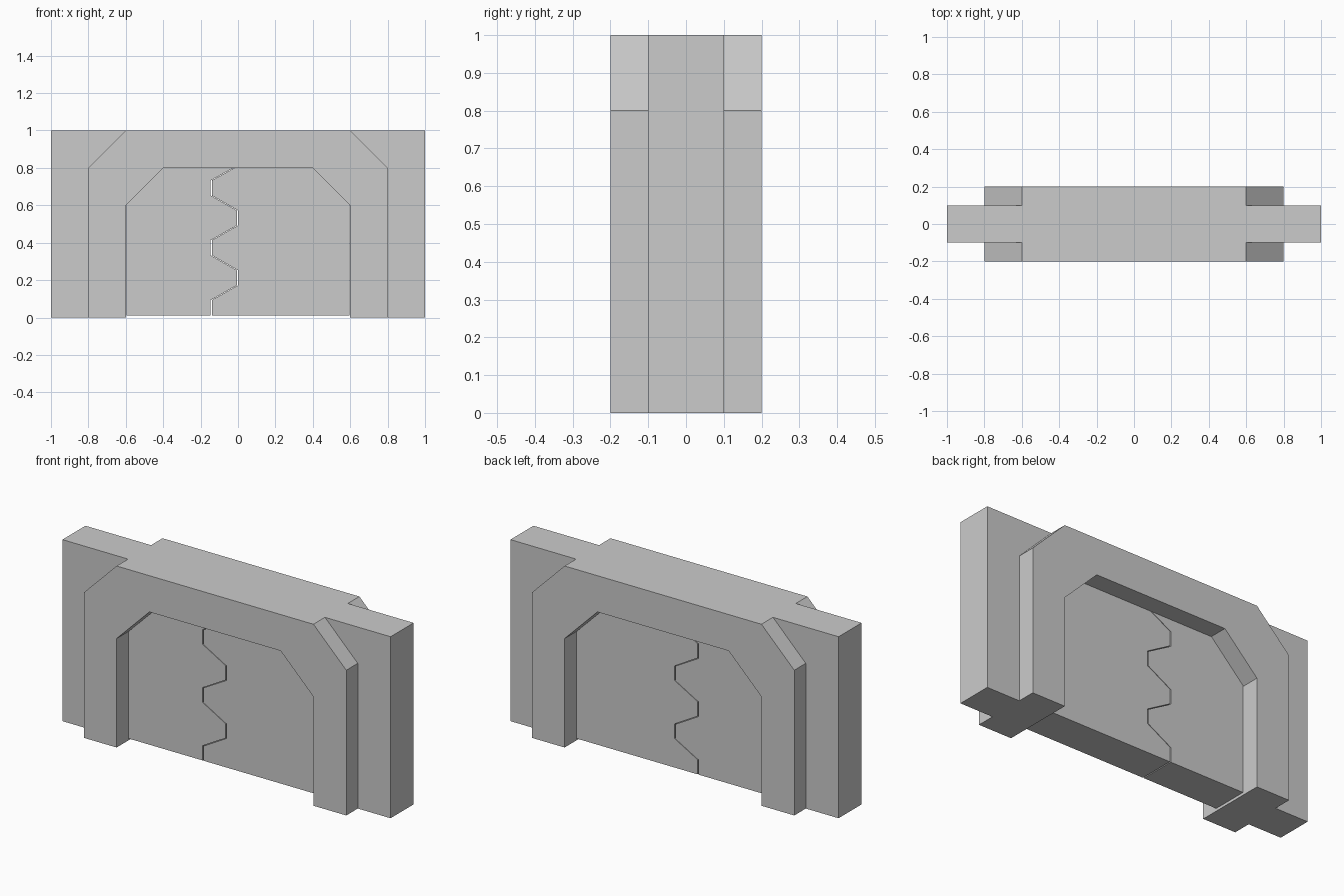
import bpy, bmesh

if "Cube" in bpy.data.objects:
    bpy.data.objects.remove(bpy.data.objects["Cube"])


def face(bm, pts):
    bm.faces.new([bm.verts.new(p) for p in pts])


def strip(bm, path, y0, y1):
    """Quads joining an XZ path at two depths."""
    for (xa, za), (xb, zb) in zip(path, path[1:]):
        face(bm, [(xa, y0, za), (xb, y0, zb), (xb, y1, zb), (xa, y1, za)])


def finish(bm, name):
    bmesh.ops.remove_doubles(bm, verts=bm.verts, dist=1e-5)
    bmesh.ops.recalc_face_normals(bm, faces=bm.faces)
    me = bpy.data.meshes.new(name)
    bm.to_mesh(me)
    bm.free()
    ob = bpy.data.objects.new(name, me)
    bpy.context.collection.objects.link(ob)
    return ob


WALL, FRAME = 0.1, 0.2      # half depths
outer = [(0.8, 0), (0.8, 0.8), (0.6, 1)]
inner = [(0.6, 0), (0.6, 0.6), (0.4, 0.8)]


def mirrored(path):
    return path + [(-x, z) for x, z in reversed(path)]


# Arched frame and wall wings share one shell with no hidden faces
bm = bmesh.new()
o, i = mirrored(outer), mirrored(inner)
for s in (-1, 1):
    y = s * FRAME
    for k in range(5):
        face(bm, [(x, y, z) for x, z in (o[k], o[k + 1], i[k + 1], i[k])])
    for m in (-1, 1):
        # chamfered rim of the frame standing proud of the wall
        strip(bm, [(m * x, z) for x, z in outer], s * WALL, y)
        # wall wing face
        wing = [(0.8, 0), (1, 0), (1, 1), (0.6, 1), (0.8, 0.8)]
        face(bm, [(m * x, s * WALL, z) for x, z in wing])
strip(bm, i, -FRAME, FRAME)
strip(bm, [(-0.6, 1), (0.6, 1)], -FRAME, FRAME)
for m in (-1, 1):
    strip(bm, [(m * 0.8, 0), (m, 0), (m, 1), (m * 0.6, 1)], -WALL, WALL)
    # foot of the frame leg
    a, b, c, d = (m * 0.6, m * 0.8, WALL, FRAME)
    face(bm, [(a, -d, 0), (b, -d, 0), (b, -c, 0), (b, c, 0), (b, d, 0), (a, d, 0)])
finish(bm, "door_frame_wall")

# Two sliding leaves meeting in a toothed seam
seam = [(-0.14, 0.012), (-0.14, 0.093), (0, 0.172), (0, 0.252), (-0.14, 0.332),
        (-0.14, 0.413), (0, 0.492), (0, 0.572), (-0.14, 0.652), (-0.14, 0.733),
        (-0.02, 0.799)]


def leaf(name, side, shift):
    edge = [(x + shift, z) for x, z in seam]
    rim = [(side * 0.4, 0.799), (side * 0.597, 0.602), (side * 0.597, 0.012)]
    prof = edge + rim
    bm = bmesh.new()
    for y in (-WALL, WALL):
        face(bm, [(x, y, z) for x, z in prof])
    strip(bm, prof + prof[:1], -WALL, WALL)
    finish(bm, name)


leaf("left_door_leaf", -1, -0.006)
leaf("right_door_leaf", 1, 0.0)
